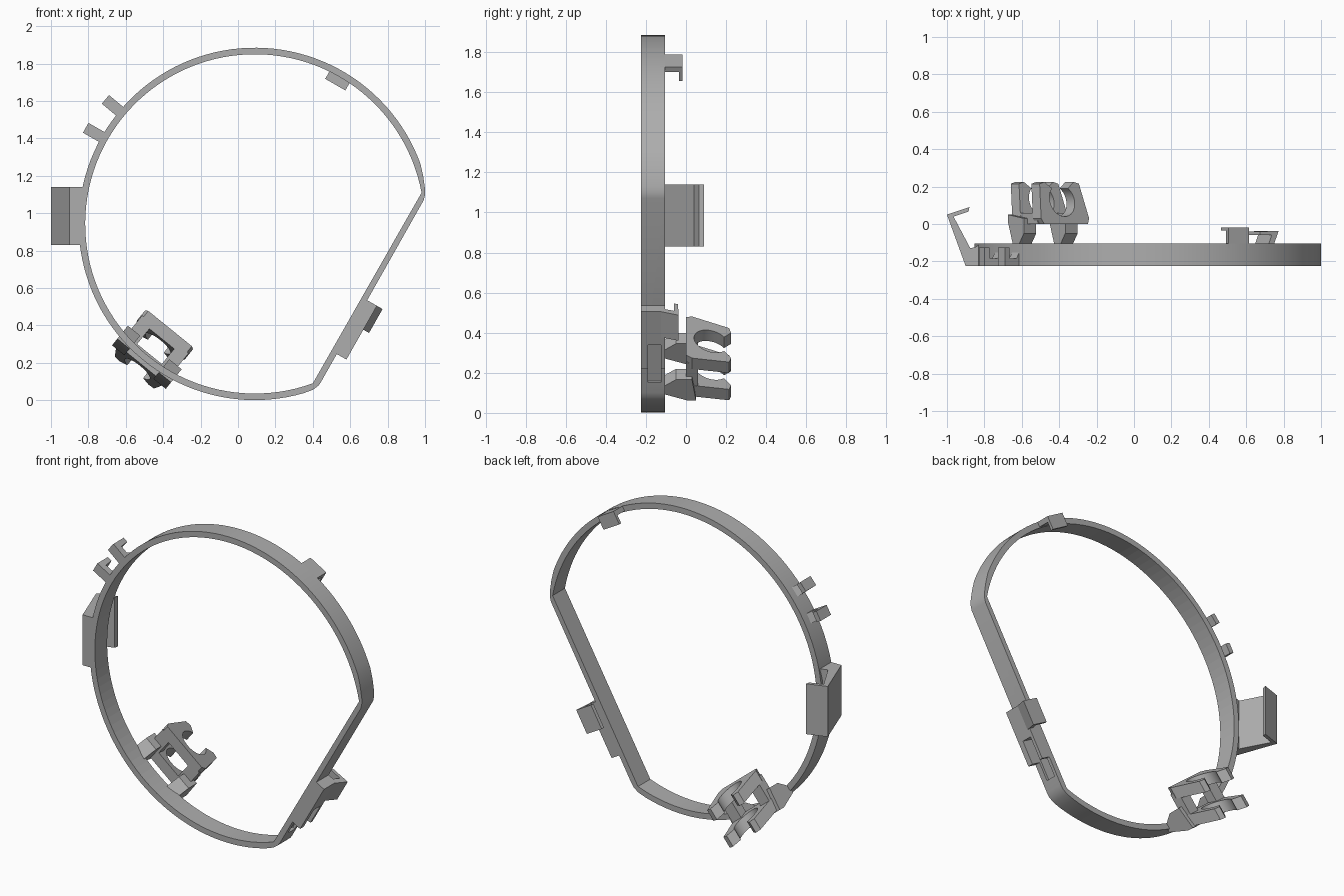
import bpy, bmesh
from math import radians, cos, sin
from mathutils import Vector

if "Cube" in bpy.data.objects:
    bpy.data.objects.remove(bpy.data.objects["Cube"])

grey = bpy.data.materials.new("plain grey")
grey.use_nodes = True
grey.diffuse_color = (0.42, 0.42, 0.42, 1)
grey.node_tree.nodes["Principled BSDF"].inputs["Base Color"].default_value = (0.42, 0.42, 0.42, 1)

X, Y, Z = Vector((1, 0, 0)), Vector((0, 1, 0)), Vector((0, 0, 1))
CENTRE = Vector((0.09, 0, 0.943))
FRONT, BACK = -0.225, -0.105      # band edges in y
R_OUT, R_IN = 0.942, 0.907


def prism(name, profile, lo, hi, axes, origin=Vector()):
    """Extrude a 2D profile along the third of the given axes."""
    a, b, c = axes
    bm = bmesh.new()
    ends = [[bm.verts.new(origin + a * p + b * q + c * d) for p, q in profile] for d in (lo, hi)]
    bm.faces.new(ends[0])
    bm.faces.new(ends[1])
    n = len(profile)
    for i in range(n):
        j = (i + 1) % n
        bm.faces.new((ends[0][i], ends[0][j], ends[1][j], ends[1][i]))
    bmesh.ops.recalc_face_normals(bm, faces=bm.faces)
    mesh = bpy.data.meshes.new(name)
    bm.to_mesh(mesh)
    bm.free()
    mesh.materials.append(grey)
    ob = bpy.data.objects.new(name, mesh)
    bpy.context.scene.collection.objects.link(ob)
    return ob


def rect(a0, a1, b0, b1):
    return [(a0, b0), (a1, b0), (a1, b1), (a0, b1)]


def arc(cx, cy, r, start, end, steps):
    angles = [radians(start + (end - start) * i / steps) for i in range(steps + 1)]
    return [(cx + r * cos(t), cy + r * sin(t)) for t in angles]


def polar(deg):
    """Outward and tangent directions at an angle round the band."""
    t = radians(deg)
    return Vector((cos(t), 0, sin(t))), Vector((-sin(t), 0, cos(t)))


def cut(ob, cutter):
    mod = ob.modifiers.new("cut", 'BOOLEAN')
    mod.operation, mod.solver, mod.object = 'DIFFERENCE', 'EXACT', cutter
    cutter.hide_render = True
    cutter.hide_set(True)


# Band: circle closed by a straight chord, with rounded corners
outline = arc(CENTRE.x, CENTRE.z, R_OUT, 20, 286, 96)
outline += [(0.40, 0.056), (0.43, 0.078), (0.445, 0.10), (0.993, 1.07), (1.0, 1.10), (1.0, 1.13), (0.99, 1.20)]
band = prism("band", outline, FRONT, BACK, (X, Z, Y))
opening = prism("band_opening_cutter", arc(CENTRE.x, CENTRE.z, R_IN, 10.6, 290, 96), -0.4, 0.1, (X, Z, Y))
cut(band, opening)

# Wide side hook
prism("side_hook", [(-0.9, FRONT), (-0.825, FRONT), (-0.825, BACK), (-0.84, -0.12), (-0.875, -0.13),
                    (-0.965, 0.04), (-0.885, 0.066), (-0.88, 0.09), (-1.0, 0.05)], 0.83, 1.14, (X, Y, Z))

# Pair of small outer hooks
for label, deg in (("upper", 140.2), ("lower", 150.4)):
    u, v = polar(deg)
    prism(label + "_small_hook", [(0.92, FRONT), (1.04, FRONT), (1.04, -0.125), (1.01, -0.125),
                                  (1.005, -0.185), (0.96, -0.185), (0.94, -0.15), (0.92, -0.15)],
          -0.03, 0.03, (u, Y, v), CENTRE)

# Inward hook at the top
u, v = polar(60)
prism("top_hook", [(0.91, -0.13), (0.94, -0.13), (0.94, -0.018), (0.86, -0.018),
                   (0.86, -0.036), (0.91, -0.036)], -0.062, 0.062, (u, Y, v), CENTRE)

# Block and hook on the chord
chord = Vector((0.40, 0, 0.09))
along = Vector((0.494, 0, 0.87))
out = Vector((0.87, 0, -0.494))
frame = (out, Y, along)
block = prism("chord_block", rect(0.025, 0.093, FRONT, BACK), 0.20, 0.53, frame, chord)
prism("chord_hook", [(0.06, -0.125), (0.093, -0.125), (0.128, -0.037), (0.015, -0.04),
                     (0.012, -0.06), (0.085, -0.06)], 0.383, 0.53, frame, chord)
slot = prism("slot_cutter", rect(0.018, 0.3, -0.19, -0.125), 0.09, 0.34, frame, chord)
cut(block, slot)
cut(band, slot)

# Pipe clip: two sloping C plates joined by side bars, on two legs
u, v = polar(231)
sloped = (v, Y + u * 0.27, u)
claw = [(-0.15, 0.0), (-0.165, 0.03), (-0.135, 0.215), (-0.10, 0.225)]
jaw = claw + arc(0, 0.125, 0.085, 130, 410, 28) + [(-p, q) for p, q in reversed(claw)]
for label, lo, hi in (("inner", 0.72, 0.79), ("outer", 0.895, 0.965)):
    prism(label + "_clip_plate", jaw, lo, hi, sloped, CENTRE)
for label, s in (("left", 1), ("right", -1)):
    prism(label + "_clip_bar", rect(s * 0.085, s * 0.16, 0.0, 0.06), 0.76, 0.92, sloped, CENTRE)
    lo, hi = sorted((s * 0.1, s * 0.185))
    prism(label + "_clip_leg", [(0.85, 0.03), (0.85, -0.05), (0.90, -0.12), (0.94, -0.12),
                                (0.985, 0.01), (0.985, 0.05)], lo, hi, (u, Y, v), CENTRE)

# Smooth shading with sharp edges kept
for ob in bpy.context.scene.objects:
    ob.select_set(False)
for ob in [o for o in bpy.context.scene.objects if o.type == 'MESH' and not o.hide_render]:
    ob.select_set(True)
    bpy.context.view_layer.objects.active = ob
    bpy.ops.object.shade_smooth_by_angle(angle=radians(25))
    ob.select_set(False)
